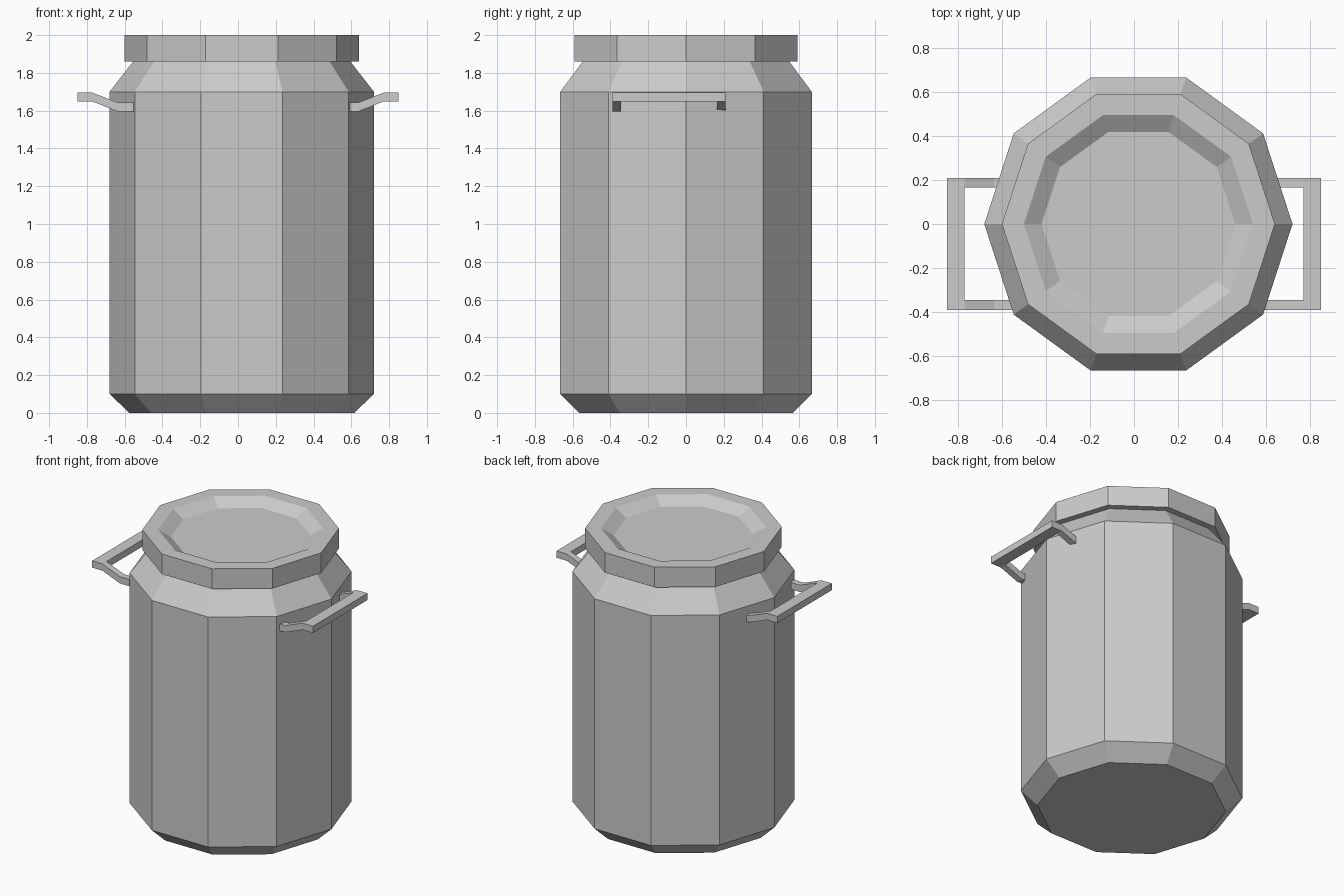
import bpy, bmesh
from math import cos, sin, pi

if "Cube" in bpy.data.objects:
    bpy.data.objects.remove(bpy.data.objects["Cube"])

CX, SIDES = 0.02, 10   # body axis is slightly off centre


def finish(name, bm):
    bmesh.ops.recalc_face_normals(bm, faces=bm.faces)
    mesh = bpy.data.meshes.new(name)
    bm.to_mesh(mesh)
    bm.free()
    obj = bpy.data.objects.new(name, mesh)
    bpy.context.collection.objects.link(obj)
    return obj


def bridge(bm, a, b):
    n = len(a)
    for i in range(n):
        bm.faces.new((a[i], a[(i + 1) % n], b[(i + 1) % n], b[i]))


def lathe(name, profile):
    """Ten-sided turned solid from (radius, z) points, capped at both ends."""
    bm = bmesh.new()
    rings = [[bm.verts.new((CX + r * cos(2 * pi * i / SIDES),
                            r * sin(2 * pi * i / SIDES), z))
              for i in range(SIDES)] for r, z in profile]
    for a, b in zip(rings, rings[1:]):
        bridge(bm, a, b)
    bm.faces.new(rings[0])
    bm.faces.new(rings[-1])
    return finish(name, bm)


# Can body with chamfered foot and sloping shoulder
lathe("can_body", [(0.595, 0), (0.70, 0.10), (0.70, 1.70), (0.575, 1.86), (0.575, 1.88)])

# Lid with a recessed top
lathe("lid", [(0.62, 1.86), (0.62, 2.0), (0.52, 2.0), (0.44, 1.95)])

# Cranked U-shaped handle: (outer x, inner x, underside z) along one leg to the corner
leg = [(0.55, 0.55, 1.595), (0.635, 0.635, 1.595), (0.77, 0.77, 1.648), (0.85, 0.77, 1.648)]
T, Y_MID, Y_OUT, Y_IN = 0.047, -0.09, 0.30, 0.255
stations = [(s, 1) for s in leg] + [(s, -1) for s in reversed(leg)]
bm = bmesh.new()
rings = []
for (xo, xi, z), side in stations:
    yo, yi = Y_MID + side * Y_OUT, Y_MID + side * Y_IN
    rings.append([bm.verts.new(p) for p in
                  ((xo, yo, z), (xo, yo, z + T), (xi, yi, z + T), (xi, yi, z))])
for a, b in zip(rings, rings[1:]):
    bridge(bm, a, b)
bm.faces.new(rings[0])
bm.faces.new(rings[-1])
bmesh.ops.remove_doubles(bm, verts=bm.verts, dist=1e-5)
handles = finish("side_handles", bm)
handles.modifiers.new("mirror", 'MIRROR').use_axis[0] = True
